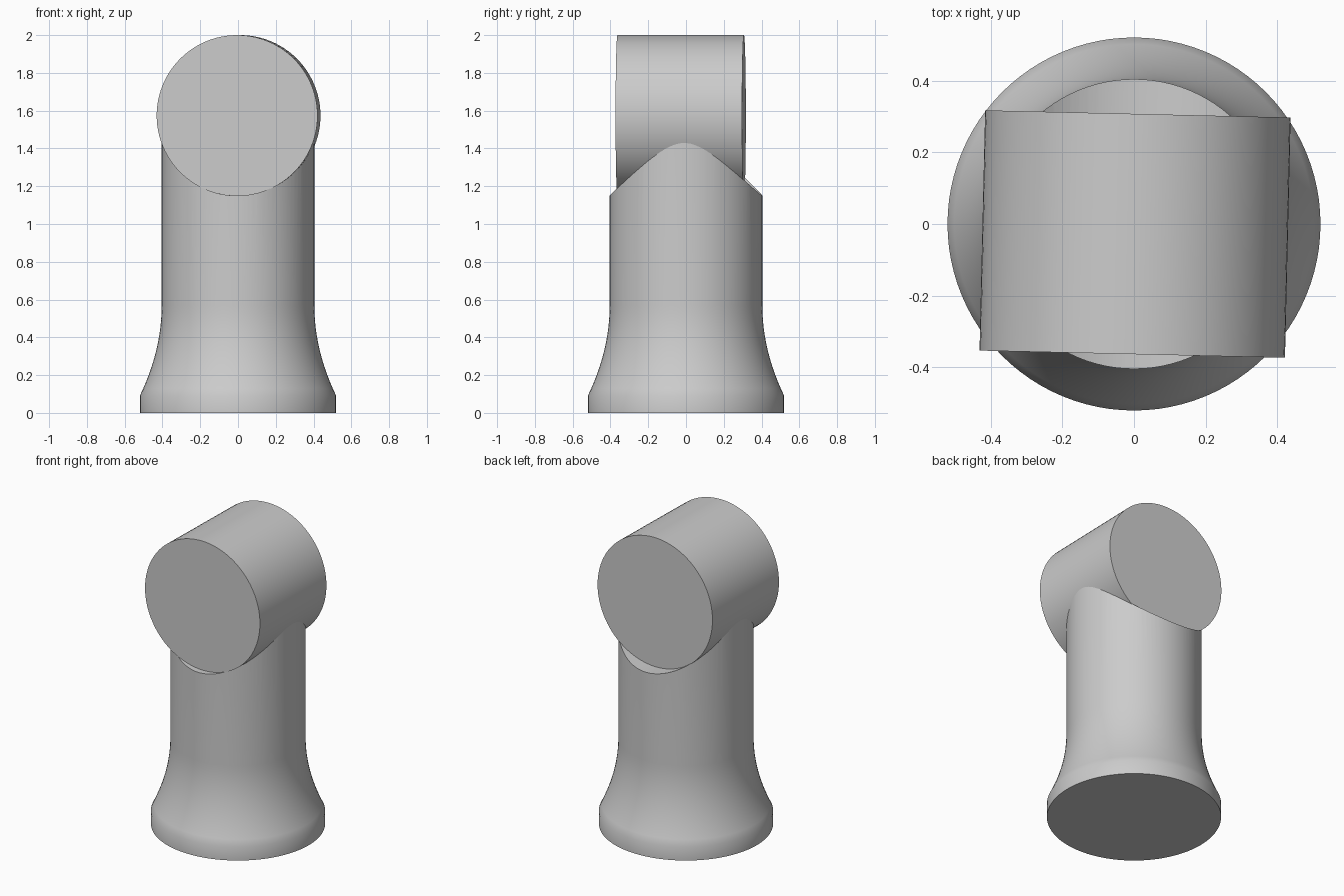
import bpy, bmesh, math
from mathutils import Matrix

if "Cube" in bpy.data.objects:
    bpy.data.objects.remove(bpy.data.objects["Cube"])

SIDES = 96
BARREL_RADIUS = 0.426
BARREL_Z = 2 - BARREL_RADIUS
YAW = -0.0235
STEM_RADIUS, FOOT_RADIUS = 0.404, 0.52
FLARE_LOW, FLARE_HIGH, FLARE_STEPS = 0.09, 0.57, 12

grey = bpy.data.materials.new("plain_grey")
grey.use_nodes = True
colour = (0.6, 0.6, 0.6, 1)
grey.diffuse_color = colour
grey.node_tree.nodes["Principled BSDF"].inputs["Base Color"].default_value = colour


def turned(name, profile, matrix=Matrix()):
    """Closed solid of revolution from (radius, height) rings."""
    bm = bmesh.new()
    rings = []
    for r, h in profile:
        angles = [2 * math.pi * i / SIDES for i in range(SIDES)]
        rings.append([bm.verts.new((r * math.cos(a), r * math.sin(a), h)) for a in angles])
    for low, high in zip(rings, rings[1:]):
        for i in range(SIDES):
            j = (i + 1) % SIDES
            bm.faces.new((low[i], low[j], high[j], high[i]))
    bm.faces.new(rings[0][::-1])
    bm.faces.new(rings[-1])
    bm.transform(matrix)
    mesh = bpy.data.meshes.new(name)
    bm.to_mesh(mesh)
    bm.free()
    mesh.materials.append(grey)
    obj = bpy.data.objects.new(name, mesh)
    bpy.context.collection.objects.link(obj)
    return obj


def activate(obj):
    bpy.ops.object.select_all(action='DESELECT')
    obj.select_set(True)
    bpy.context.view_layer.objects.active = obj


# Horizontal barrel, turned very slightly about the vertical
lying = (Matrix.Translation((0.003, -0.028, BARREL_Z))
         @ Matrix.Rotation(YAW, 4, 'Z') @ Matrix.Rotation(-math.pi / 2, 4, 'X'))
half = 0.335
barrel = turned("barrel", [(BARREL_RADIUS, -half), (BARREL_RADIUS, half)], lying)

# Upright stem with a flared foot
profile = [(FOOT_RADIUS, 0)]
for i in range(FLARE_STEPS + 1):
    t = i / FLARE_STEPS
    radius = STEM_RADIUS + (FOOT_RADIUS - STEM_RADIUS) * (1 - t) ** 2
    profile.append((radius, FLARE_LOW + (FLARE_HIGH - FLARE_LOW) * t))
profile.append((STEM_RADIUS, BARREL_Z))
stem = turned("stem", profile)

# Saddle cut in the stem top, a hair tighter than the barrel it holds
cut_radius = BARREL_RADIUS - 0.002
cutter = turned("saddle_cutter", [(cut_radius, -1), (cut_radius, 1)], lying)
cutter.hide_render = True
# Also remove the thin horns left beside the barrel's widest line
activate(stem)
saddle = stem.modifiers.new("saddle", 'BOOLEAN')
saddle.operation = 'DIFFERENCE'
saddle.solver = 'EXACT'
saddle.object = cutter
bpy.ops.object.modifier_apply(modifier=saddle.name)
bpy.data.objects.remove(cutter)

for part in (barrel, stem):
    activate(part)
    bpy.ops.object.shade_smooth_by_angle(angle=math.radians(30))
